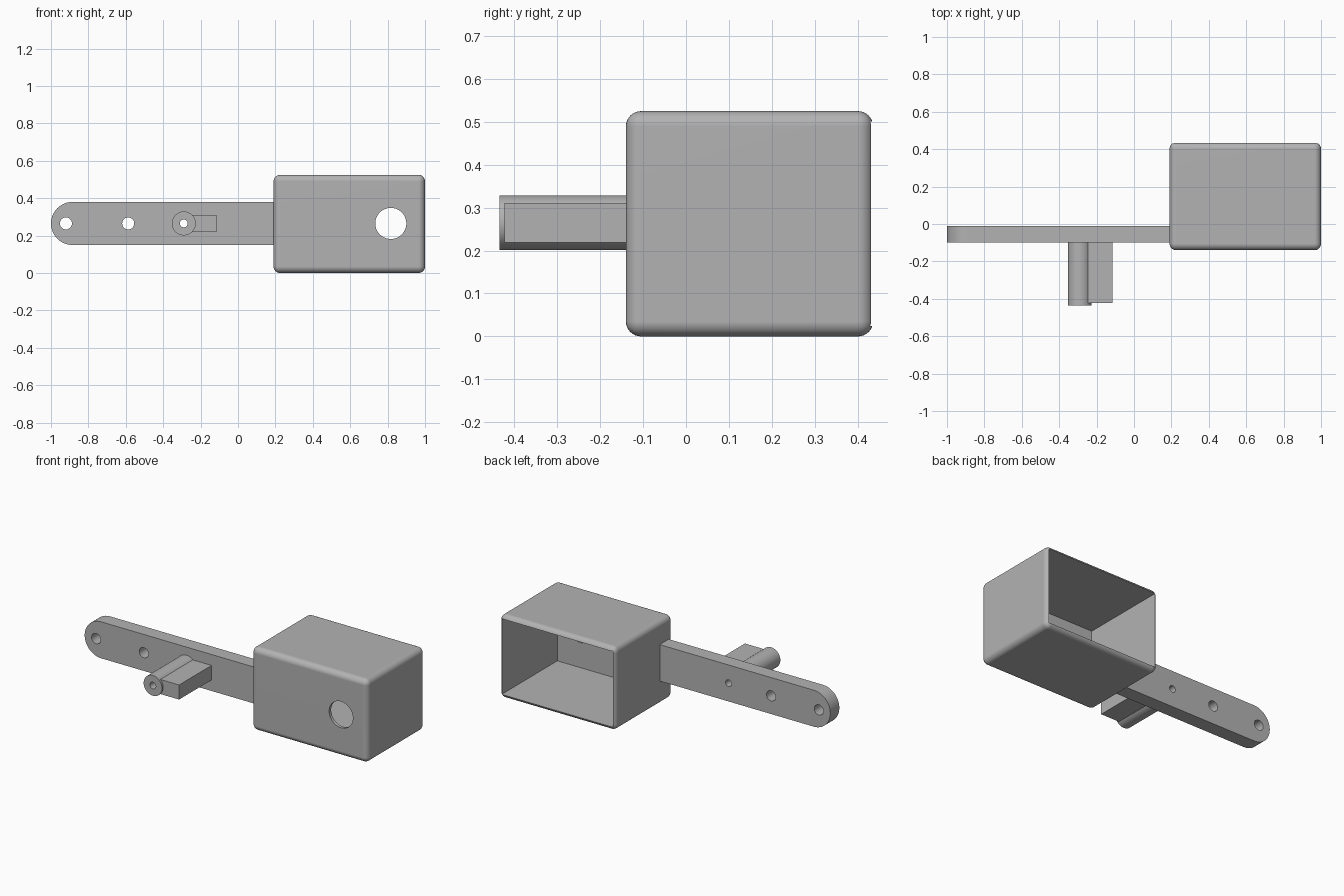
import bpy, math
from mathutils import Matrix

cube = bpy.data.objects.get("Cube")
if cube:
    bpy.data.objects.remove(cube, do_unlink=True)

grey = bpy.data.materials.new("plain grey")
grey.use_nodes = True
GREY = (0.45, 0.45, 0.45, 1)
grey.diffuse_color = GREY
grey.node_tree.nodes["Principled BSDF"].inputs["Base Color"].default_value = GREY

MID = 0.265  # height of the shared centre line


def block(name, lo, hi):
    """Box between two corners."""
    bpy.ops.mesh.primitive_cube_add(size=1)
    ob = bpy.context.object
    ob.name = name
    size = [b - a for a, b in zip(lo, hi)]
    centre = [(a + b) / 2 for a, b in zip(lo, hi)]
    ob.data.transform(Matrix.Translation(centre) @ Matrix.Diagonal((*size, 1)))
    ob.data.materials.append(grey)
    return ob


def rod(name, x, radius, y0, y1, z=MID):
    """Cylinder running along y."""
    bpy.ops.mesh.primitive_cylinder_add(vertices=64, radius=radius, depth=y1 - y0)
    ob = bpy.context.object
    ob.name = name
    ob.data.transform(Matrix.Translation((x, (y0 + y1) / 2, z))
                      @ Matrix.Rotation(math.pi / 2, 4, 'X'))
    ob.data.materials.append(grey)
    return ob


def apply(ob, kind, **settings):
    bpy.context.view_layer.objects.active = ob
    mod = ob.modifiers.new(kind.title(), kind)
    for key, value in settings.items():
        setattr(mod, key, value)
    bpy.ops.object.modifier_apply(modifier=mod.name)


def combine(ob, other, operation='DIFFERENCE'):
    apply(ob, 'BOOLEAN', operation=operation, solver='EXACT', object=other)
    bpy.data.objects.remove(other, do_unlink=True)


def finish(ob):
    bpy.ops.object.select_all(action='DESELECT')
    ob.select_set(True)
    bpy.context.view_layer.objects.active = ob
    bpy.ops.object.shade_smooth_by_angle(angle=math.radians(30))
    apply(ob, 'WEIGHTED_NORMAL', keep_sharp=True)


# Housing: rounded box, hollow and open at the back, with a round front hole
housing = block("housing", (0.19, -0.14, 0), (1, 0.436, 0.525))
apply(housing, 'BEVEL', width=0.035, segments=8, limit_method='NONE')
combine(housing, block("cavity", (0.208, -0.12, 0.024), (0.982, 0.6, 0.501)))
combine(housing, rod("front_hole", 0.817, 0.083, -0.3, 0))
finish(housing)

# Arm: flat bar with a half-round end and three holes
arm = block("arm", (-0.885, -0.1, 0.15), (0.2, -0.01, 0.38))
combine(arm, rod("arm_end", -0.885, 0.115, -0.1, -0.01), 'UNION')
for x, radius in ((-0.92, 0.032), (-0.587, 0.032), (-0.29, 0.021)):
    combine(arm, rod("hole", x, radius, -0.5, 0.2))
finish(arm)

# Post: tube standing out from the arm
post = rod("post", -0.29, 0.064, -0.435, -0.1)
combine(post, rod("post_bore", -0.29, 0.021, -0.6, 0.2))
finish(post)

# Lug: square bar alongside the post, trimmed to its round side
lug = block("lug", (-0.27, -0.423, 0.219), (-0.115, -0.1, 0.311))
combine(lug, rod("lug_trim", -0.29, 0.0635, -0.6, 0.2))
finish(lug)
